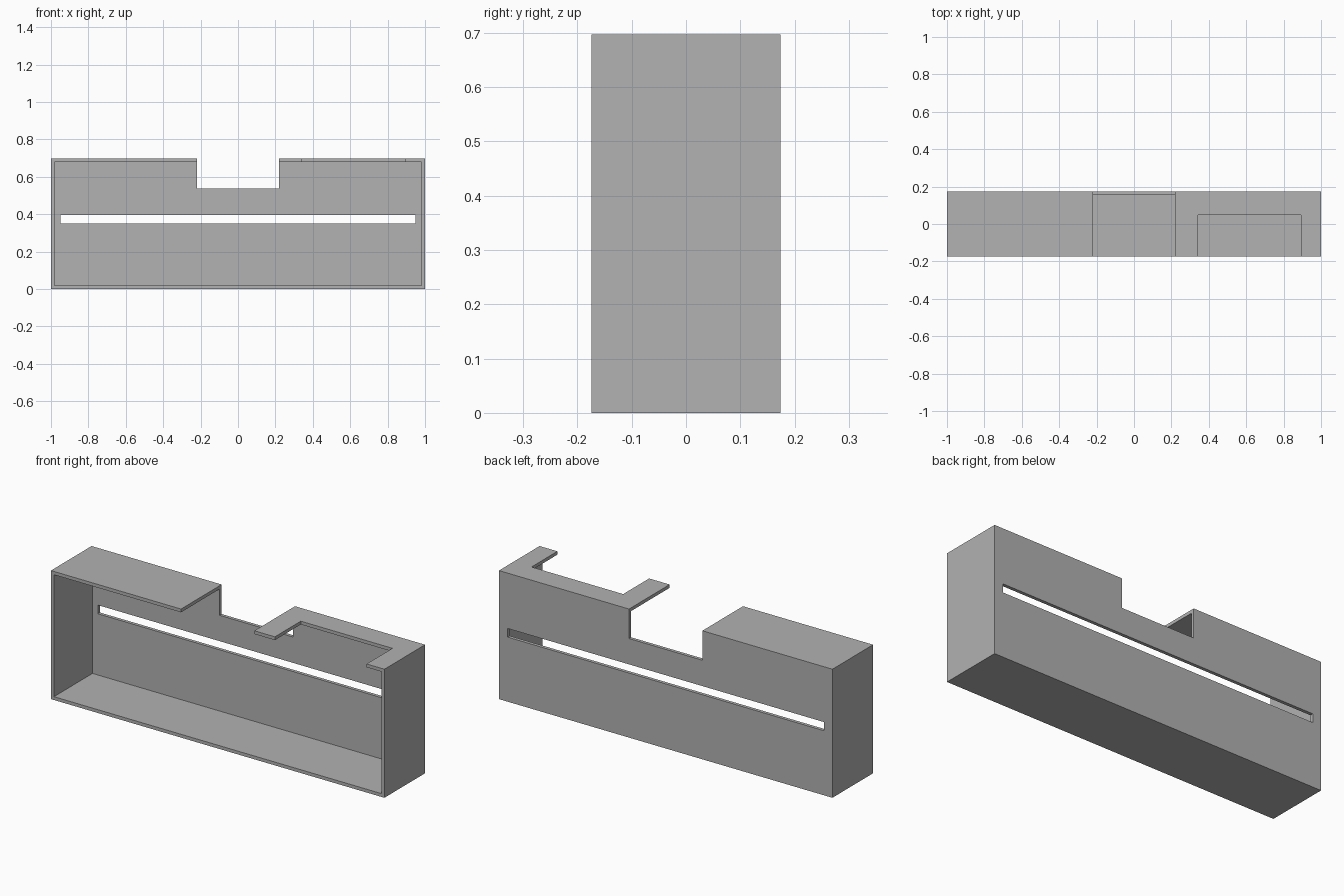
import bpy
import bmesh

default = bpy.data.objects.get("Cube")
if default:
    bpy.data.objects.remove(default, do_unlink=True)

WIDTH, DEPTH, HEIGHT, WALL = 2.0, 0.348, 0.697, 0.018
HALF_W, HALF_D = WIDTH / 2, DEPTH / 2
OVER = 0.1  # how far cutters reach past the shell

grey = bpy.data.materials.new("plain grey")
grey.use_nodes = True
colour = (0.445, 0.445, 0.445, 1)
grey.diffuse_color = colour
grey.node_tree.nodes["Principled BSDF"].inputs["Base Color"].default_value = colour


def box(name, low, high):
    """Box between two opposite corners."""
    bm = bmesh.new()
    bmesh.ops.create_cube(bm, size=1)
    for v in bm.verts:
        v.co = [h if c > 0 else l for c, l, h in zip(v.co, low, high)]
    mesh = bpy.data.meshes.new(name)
    bm.to_mesh(mesh)
    bm.free()
    mesh.materials.append(grey)
    obj = bpy.data.objects.new(name, mesh)
    bpy.context.collection.objects.link(obj)
    return obj


def cut(target, name, low, high):
    """Subtract a box from the target."""
    cutter = box(name, low, high)
    cutter.hide_render = True
    mod = target.modifiers.new(name, "BOOLEAN")
    mod.operation = "DIFFERENCE"
    mod.solver = "EXACT"
    mod.object = cutter
    bpy.context.view_layer.objects.active = target
    bpy.ops.object.modifier_apply(modifier=mod.name)
    bpy.data.objects.remove(cutter, do_unlink=True)


# Outer shell
housing = box("housing", (-HALF_W, -HALF_D, 0), (HALF_W, HALF_D, HEIGHT))

# Hollow interior, open at the front
cut(housing, "interior",
    (-HALF_W + WALL, -HALF_D - OVER, WALL),
    (HALF_W - WALL, HALF_D - WALL, HEIGHT - WALL))

# Central notch through the top and the upper back wall
cut(housing, "centre_notch",
    (-0.22, -HALF_D - OVER, 0.537), (0.22, HALF_D + OVER, HEIGHT + OVER))

# Opening in the top panel on the left side, reaching the front edge
cut(housing, "top_opening",
    (0.343, -HALF_D - OVER, HEIGHT - 2 * WALL), (0.893, 0.048, HEIGHT + OVER))

# Long horizontal slot in the back wall
cut(housing, "back_slot",
    (-0.95, HALF_D - 2 * WALL, 0.35), (0.948, HALF_D + OVER, 0.397))
